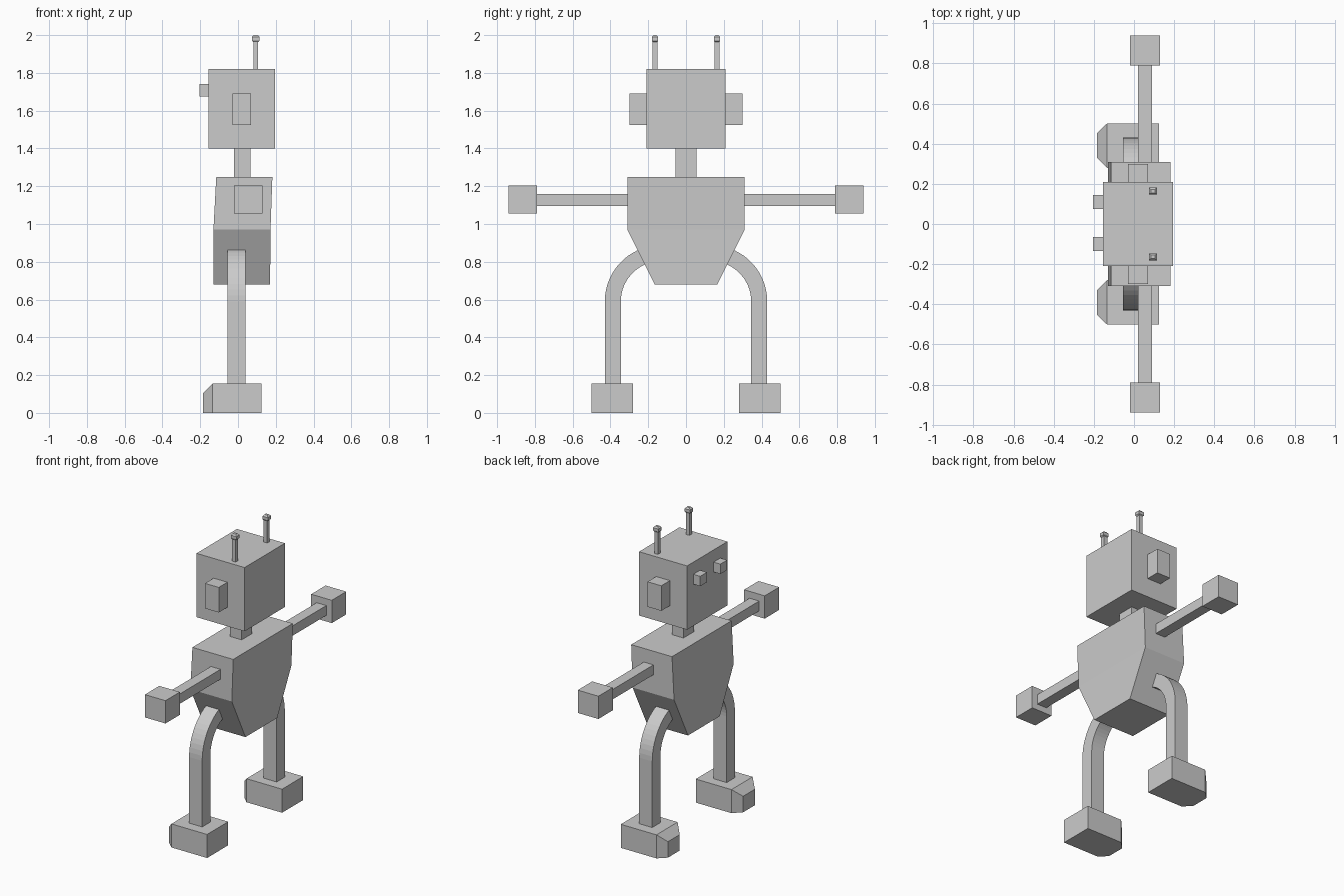
import bpy
import bmesh
import math
from mathutils import Vector

cube = bpy.data.objects.get("Cube")
if cube:
    bpy.data.objects.remove(cube, do_unlink=True)

grey = bpy.data.materials.new("light grey")
grey.use_nodes = True
grey.diffuse_color = (0.6, 0.6, 0.6, 1)
bsdf = next(n for n in grey.node_tree.nodes if n.type == 'BSDF_PRINCIPLED')
bsdf.inputs["Base Color"].default_value = grey.diffuse_color


def skin(name, rings):
    """Joins four-cornered rings into a closed, flat-faced solid."""
    bm = bmesh.new()
    loops = [[bm.verts.new(p) for p in ring] for ring in rings]
    for a, b in zip(loops, loops[1:]):
        for i in range(4):
            j = (i + 1) % 4
            bm.faces.new((a[i], a[j], b[j], b[i]))
    bm.faces.new(loops[0])
    bm.faces.new(loops[-1])
    bmesh.ops.recalc_face_normals(bm, faces=bm.faces)
    mesh = bpy.data.meshes.new(name)
    bm.to_mesh(mesh)
    bm.free()
    mesh.materials.append(grey)
    obj = bpy.data.objects.new(name, mesh)
    bpy.context.collection.objects.link(obj)
    return obj


def level(z, x0, x1, y0, y1):
    return [(x0, y0, z), (x1, y0, z), (x1, y1, z), (x0, y1, z)]


def upright(x, y0, y1, z0, z1):
    return [(x, y0, z0), (x, y1, z0), (x, y1, z1), (x, y0, z1)]


def box(name, x, y, z):
    return skin(name, [level(h, *x, *y) for h in z])


# Head, neck and tapered torso
box("head", (-0.155, 0.195), (-0.21, 0.21), (1.40, 1.82))
box("neck", (-0.02, 0.065), (-0.055, 0.055), (1.25, 1.40))
skin("torso", [level(0.68, -0.13, 0.17, -0.165, 0.165),
               level(0.97, -0.13, 0.172, -0.31, 0.31),
               level(1.25, -0.115, 0.182, -0.31, 0.31)])

# Paired parts; the face looks along -x, so the left side is -y
for side, s in (("left", -1), ("right", 1)):
    def span(a, b):
        return (s * a, s * b)

    box(side + "_ear", (-0.03, 0.07), span(0.21, 0.30), (1.525, 1.69))
    eye_y = 0.005 + s * 0.105
    box(side + "_eye", (-0.205, -0.155), (eye_y - 0.035, eye_y + 0.035), (1.675, 1.74))

    # Antenna with a faceted tip
    ax, ay = 0.094, s * 0.164
    box(side + "_antenna", (ax - 0.013, ax + 0.013), (ay - 0.013, ay + 0.013), (1.82, 1.965))
    skin(side + "_antenna_tip",
         [level(z, ax - r, ax + r, ay - r * 0.85, ay + r * 0.85)
          for z, r in ((1.96, 0.01), (1.97, 0.02), (1.99, 0.02), (2.0, 0.01))])

    # Arm and hand
    box(side + "_arm", (0.02, 0.09), span(0.31, 0.79), (1.095, 1.16))
    box(side + "_hand", (-0.02, 0.13), span(0.79, 0.94), (1.055, 1.205))

    # Leg: straight shin with an arched hip running into the torso
    def leg_ring(y0, z0, y1, z1):
        return [(-0.055, s * y0, z0), (0.04, s * y0, z0),
                (0.04, s * y1, z1), (-0.055, s * y1, z1)]

    rings = [leg_ring(0.345, 0.155, 0.43, 0.155)]
    for i in range(13):
        a = math.radians(6 * i)
        d = Vector((math.cos(a), math.sin(a)))
        hip = Vector((0.132, 0.59))
        rings.append(leg_ring(*(hip + d * 0.213), *(hip + d * 0.298)))
    skin(side + "_leg", rings)

    # Foot with a chamfered toe
    skin(side + "_foot", [upright(-0.185, *span(0.33, 0.452), 0, 0.105),
                          upright(-0.135, *span(0.28, 0.50), 0, 0.155),
                          upright(0.125, *span(0.28, 0.50), 0, 0.155)])
